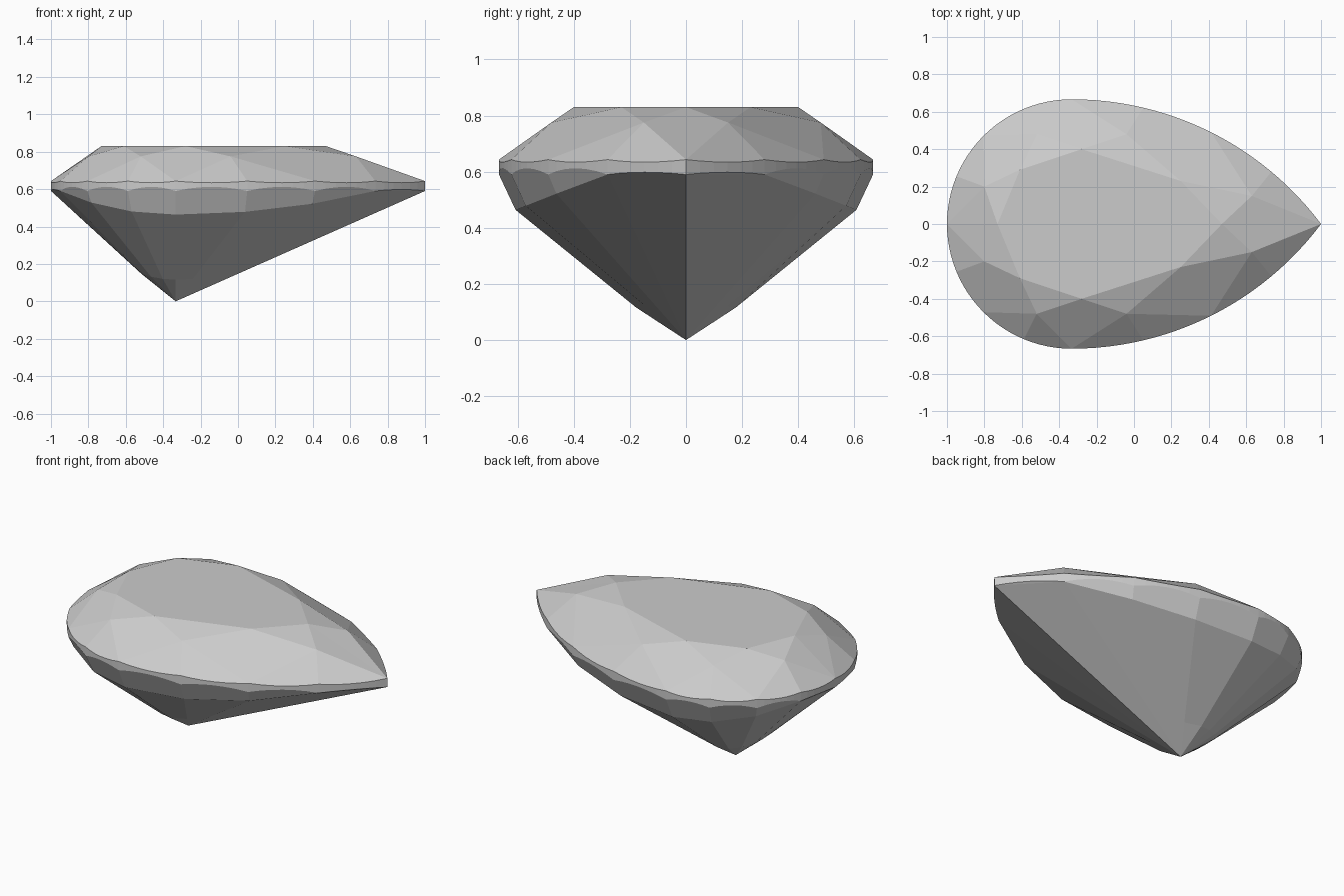
import bpy, bmesh
from math import sin, cos, asin, radians
from mathutils import Vector

if "Cube" in bpy.data.objects:
    bpy.data.objects.remove(bpy.data.objects["Cube"])

CX, R1, R2 = -1 / 3, 2 / 3, 5 / 3      # round-end centre, round radius, shoulder arc radius
SUB = 6                                # girdle steps per facet
Z_TABLE, Z_STAR, Z_TOP, Z_LOW = 0.83, 0.775, 0.643, 0.59


def pear(u):
    """Outline point and outward normal; u = 0 tip, 4 widest, 8 round end."""
    if u <= 4:
        a = (1 - u / 4) * asin(0.8)
        n = Vector((sin(a), cos(a), 0))
        return Vector((CX, R1 - R2, 0)) + n * R2, n
    a = radians(90 + (u - 4) * 22.5)
    n = Vector((cos(a), sin(a), 0))
    return Vector((CX, 0, 0)) + n * R1, n


def at_z(p, z):
    return Vector((p.x, p.y, z))


def drop(u):
    """Depth of the steep facets under the girdle."""
    return 0.328 * max(0, pear(u)[0].y - 0.282)


def break_point(u):
    p, n = pear(u)
    d = drop(u)
    return at_z(p - n * d * 0.47, Z_LOW - d)


culet = Vector((CX, 0, 0))


def keel_point(u):
    """Point near the culet where the pavilion flattens on the round side."""
    k = culet + (break_point(u) - culet) * 0.25
    if u >= 4:
        k.x = CX + (k.x - CX) * (1.1 if u == 8 else 1.17)
        k.y *= 1.17
    return k


# Crown corners: table at even stations, star points at odd stations
table = {u: Vector((x, y, Z_TABLE)) for u, x, y in
         [(0, .47, 0), (2, .25, .23), (4, -.28, .40), (6, -.61, .29), (8, -.73, 0)]}
star = {u: Vector((x, y, Z_STAR)) for u, x, y in
        [(1, .63, .15), (3, -.04, .48), (5, -.52, .48), (7, -.80, .20)]}

faces = [list(table.values())]
for u in range(8):
    # Scalloped girdle
    top, low = [], []
    bump = 0.022 if drop(u) + drop(u + 1) > 0.03 else 0.008
    for i in range(SUB + 1):
        t = i / SUB
        w = 4 * t * (1 - t)
        p = pear(u + t)[0]
        top.append(at_z(p, Z_TOP - 0.009 * w))
        low.append(at_z(p, Z_LOW + bump * w))
    for i in range(SUB):
        faces.append([low[i], low[i + 1], top[i + 1], top[i]])
    # Upper half facet
    s = star[u if u % 2 else u + 1]
    faces.append(top + [s])
    # Steep lower facet, pavilion and culet facets
    b0, b1, k0, k1 = break_point(u), break_point(u + 1), keel_point(u), keel_point(u + 1)
    faces.append(low + ([b1] if drop(u + 1) else []) + ([b0] if drop(u) else []))
    faces.append([b0, b1, k1, k0])
    faces.append([k0, k1, culet])

# Star facets and kite-shaped mains
for u in (1, 3, 5, 7):
    faces.append([table[u - 1], star[u], table[u + 1]])
for u in (0, 2, 4, 6, 8):
    g = at_z(pear(u)[0], Z_TOP)
    faces.append([v for v in (g, star.get(u + 1), table[u], star.get(u - 1)) if v])

# Build both halves and weld
bm = bmesh.new()
for side in (1, -1):
    for f in faces:
        pts = f if side == 1 else f[::-1]
        bm.faces.new([bm.verts.new((p.x, p.y * side, p.z)) for p in pts])
bmesh.ops.remove_doubles(bm, verts=bm.verts, dist=0.0005)
bmesh.ops.recalc_face_normals(bm, faces=bm.faces)
mesh = bpy.data.meshes.new("pear_cut_gem")
bm.to_mesh(mesh)
bm.free()
gem = bpy.data.objects.new("pear_cut_gem", mesh)
bpy.context.collection.objects.link(gem)
